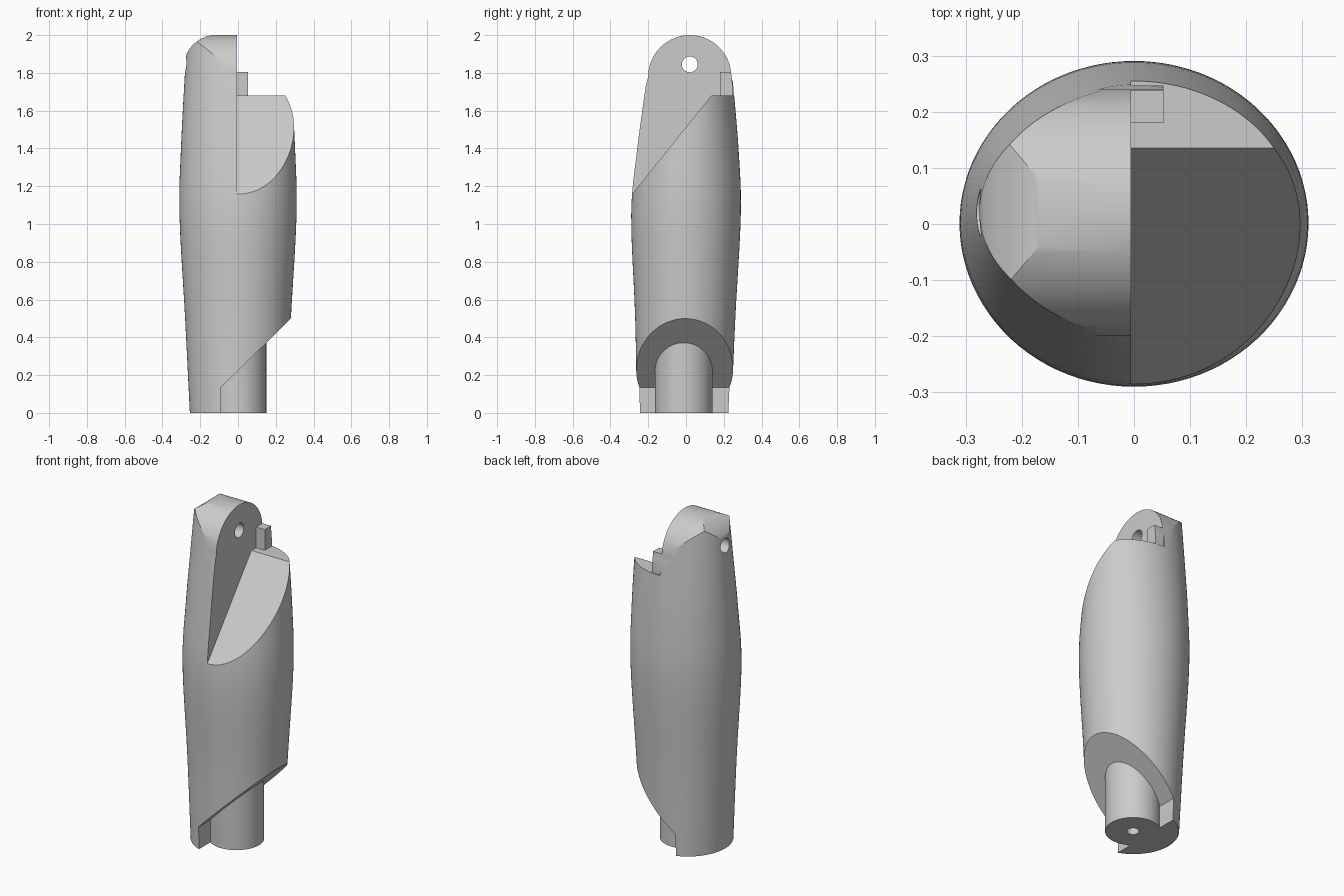
import bpy, bmesh, math

if "Cube" in bpy.data.objects:
    bpy.data.objects.remove(bpy.data.objects["Cube"])

grey = bpy.data.materials.new("plain grey")
grey.use_nodes = True
grey.diffuse_color = (0.6, 0.6, 0.6, 1)
grey.node_tree.nodes["Principled BSDF"].inputs["Base Color"].default_value = (0.6, 0.6, 0.6, 1)


def add_object(name, bm):
    bmesh.ops.recalc_face_normals(bm, faces=bm.faces)
    mesh = bpy.data.meshes.new(name)
    bm.to_mesh(mesh)
    bm.free()
    mesh.materials.append(grey)
    obj = bpy.data.objects.new(name, mesh)
    bpy.context.collection.objects.link(obj)
    return obj


def loft(name, rings):
    bm = bmesh.new()
    rows = [[bm.verts.new(p) for p in ring] for ring in rings]
    n = len(rows[0])
    for low, high in zip(rows, rows[1:]):
        for i in range(n):
            j = (i + 1) % n
            bm.faces.new((low[i], low[j], high[j], high[i]))
    bm.faces.new(rows[0])
    bm.faces.new(rows[-1])
    return add_object(name, bm)


def prism(name, axis, start, end, points):
    """Extrude a 2D outline along an axis; the outline uses the other two axes in order."""
    def place(p, t):
        co = list(p)
        co.insert("xyz".index(axis), t)
        return co
    return loft(name, [[place(p, t) for p in points] for t in (start, end)])


def arc(cx, cy, r, a0, a1, n):
    angles = [math.radians(a0 + (a1 - a0) * i / n) for i in range(n + 1)]
    return [(cx + r * math.cos(a), cy + r * math.sin(a)) for a in angles]


def circle(cx, cy, r, n=64):
    return arc(cx, cy, r, 0, 360, n)[:-1]


def rect(x0, y0, x1, y1):
    return [(x0, y0), (x1, y0), (x1, y1), (x0, y1)]


def subtract(target, cutter):
    mod = target.modifiers.new("cut", "BOOLEAN")
    mod.operation, mod.solver, mod.object = "DIFFERENCE", "EXACT", cutter
    bpy.context.view_layer.update()
    result = target.evaluated_get(bpy.context.evaluated_depsgraph_get())
    mesh = bpy.data.meshes.new_from_object(result)
    target.modifiers.clear()
    target.data = mesh
    bpy.data.objects.remove(cutter)


# Body stations: height, half width, half depth, depth centre
stations = [(0, 0.255, 0.25, -0.01), (0.5, 0.28, 0.265, -0.004), (1.05, 0.31, 0.29, 0),
            (1.4, 0.302, 0.268, 0.01), (1.8, 0.281, 0.224, 0.02), (2.1, 0.262, 0.192, 0.025)]


def spline(p0, p1, p2, p3, t):
    return [b + 0.5 * t * (c - a + t * (2 * a - 5 * b + 4 * c - d + t * (3 * (b - c) + d - a)))
            for a, b, c, d in zip(p0, p1, p2, p3)]


def mirror_point(p, q):
    return [2 * a - b for a, b in zip(p, q)]


# Pad the ends so the spline runs straight out of them
pad = [mirror_point(stations[0], stations[1]), *stations, mirror_point(stations[-1], stations[-2])]
sections = [spline(*pad[i:i + 4], k / 6) for i in range(len(stations) - 1) for k in range(6)]
sections.append(stations[-1])
body = loft("shell_body", [[(a * x, c + b * y, z) for x, y in circle(0, 0, 1, 96)]
                           for z, a, b, c in sections])

# Domed top, rounded across the depth
dome = [(-0.6, 1.65), (-0.235, 1.65), *arc(0.02, 1.78, 0.22, 180, 0, 48),
        (0.275, 1.65), (0.6, 1.65), (0.6, 2.3), (-0.6, 2.3)]
subtract(body, prism("dome_cutter", "x", -0.6, 0.6, dome))

# Rounded outer shoulder
shoulder = [(-0.6, 1.822), *arc(-0.11, 1.822, 0.18, 180, 90, 24), (-0.11, 2.3), (-0.6, 2.3)]
subtract(body, prism("shoulder_cutter", "y", -0.6, 0.6, shoulder))

# Sloped recess on the left half, leaving a small tab standing on the ledge
slope = 0.515 / 0.415
recess = [(-0.6, 1.68 - slope * 0.735), (0.135, 1.68), (0.6, 1.68), (0.6, 2.3), (-0.6, 2.3)]
recess_cutter = prism("recess_cutter", "x", -0.005, 0.6, recess)
subtract(recess_cutter, prism("tab_keeper", "z", 1.6, 1.805, rect(-0.1, 0.18, 0.053, 0.247)))
subtract(body, recess_cutter)

# Angled foot cut, leaving a round peg
foot = [(-0.09, -0.1), (-0.09, 0.135), (0.6, 0.135 + 0.69 * 0.985), (0.6, -0.1)]
foot_cutter = prism("foot_cutter", "y", -0.6, 0.6, foot)
subtract(foot_cutter, prism("peg_keeper", "z", -0.2, 0.7, circle(-0.002, -0.012, 0.152)))
subtract(body, foot_cutter)

# Cross hole in the top lug and bore in the peg
subtract(body, prism("lug_hole_cutter", "x", -0.6, 0.6, circle(0.02, 1.845, 0.042, 40)))
subtract(body, prism("peg_bore_cutter", "z", -0.1, 0.3, circle(-0.002, -0.012, 0.034, 40)))

bpy.context.view_layer.objects.active = body
body.select_set(True)
bpy.ops.object.shade_smooth_by_angle(angle=math.radians(25))
